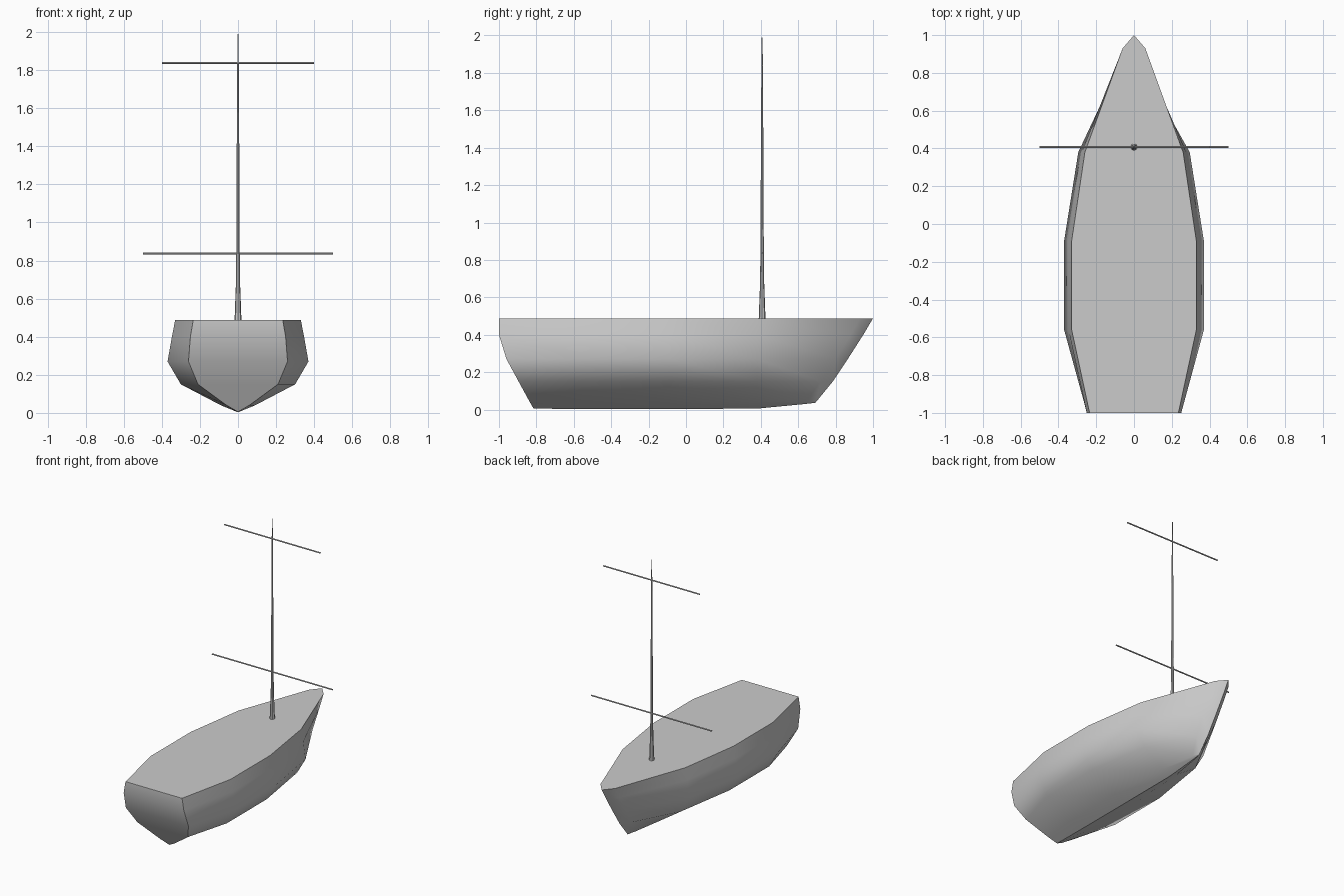
import bpy, bmesh, math

if "Cube" in bpy.data.objects:
    bpy.data.objects.remove(bpy.data.objects["Cube"])

MAST_Y = 0.407

# Hull levels from deck to keel: z and (half width, y) at each station, stern to stem
MID = (-0.56, -0.09, 0.38)
LEVELS = [
    # z, stern y, near-bow y, stem y, half widths (stern, three mid, near bow)
    (0.488, -1.00, 0.93, 1.000, (0.235, 0.33, 0.33, 0.26, 0.06)),
    (0.40, -1.00, 0.88, 0.948, (0.25, 0.347, 0.347, 0.277, 0.06)),
    (0.27, -0.96, 0.80, 0.865, (0.26, 0.37, 0.37, 0.295, 0.06)),
    (0.15, -0.895, 0.72, 0.785, (0.21, 0.30, 0.30, 0.225, 0.048)),
    (0.04, -0.835, 0.64, 0.695, (0.06, 0.09, 0.09, 0.06, 0.018)),
]
KEEL = [(-0.815, 0.005), (-0.56, 0.003), (-0.09, 0.003), (0.38, 0.005), (0.64, 0.03), (0.69, 0.036)]


def finish(name, bm, angle=35):
    bmesh.ops.remove_doubles(bm, verts=bm.verts, dist=0.0005)
    bmesh.ops.recalc_face_normals(bm, faces=bm.faces)
    mesh = bpy.data.meshes.new(name)
    bm.to_mesh(mesh)
    bm.free()
    ob = bpy.data.objects.new(name, mesh)
    bpy.context.collection.objects.link(ob)
    bpy.ops.object.select_all(action='DESELECT')
    ob.select_set(True)
    bpy.context.view_layer.objects.active = ob
    bpy.ops.object.shade_smooth_by_angle(angle=math.radians(angle))
    return ob


def lathe(name, profile, sides=8):
    """Closed solid of revolution around z from (radius, z) points."""
    bm = bmesh.new()
    rings = [[bm.verts.new((r * math.cos(2 * math.pi * i / sides),
                            r * math.sin(2 * math.pi * i / sides), z))
              for i in range(sides)] for r, z in profile]
    for a, b in zip(rings, rings[1:]):
        for i in range(sides):
            j = (i + 1) % sides
            bm.faces.new((a[i], a[j], b[j], b[i]))
    bm.faces.new(rings[0])
    bm.faces.new(rings[-1])
    return finish(name, bm)


# Hull: sections lofted from stern to stem, each running deck - keel - deck
bm = bmesh.new()
sections = []
for s in range(6):
    side = []
    for z, stern, near, stem, widths in LEVELS:
        y = (stern, *MID, near, stem)[s]
        side.append(((*widths, 0.0)[s], y, z))
    pts = side + [(0, *KEEL[s])] + [(-x, y, z) for x, y, z in reversed(side)]
    if s == 5:      # both sides meet on the stem
        half = [bm.verts.new(p) for p in pts[:6]]
        sections.append(half + half[-2::-1])
    else:
        sections.append([bm.verts.new(p) for p in pts])
for a, b in zip(sections, sections[1:]):
    for i in range(len(a) - 1):
        bm.faces.new((a[i], a[i + 1], b[i + 1], b[i]))

# Transom strips
stern = sections[0]
for i in range(4):
    bm.faces.new((stern[i], stern[i + 1], stern[-2 - i], stern[-1 - i]))
bm.faces.new(stern[4:7])

# Flat deck
bm.faces.new([s[0] for s in sections] + [s[-1] for s in sections[-2::-1]])
finish("hull", bm, 40)

# Tapered mast
mast = lathe("mast", [(0.019, 0.47), (0.018, 0.49), (0.011, 0.68), (0.009, 0.86),
                      (0.008, 1.07), (0.0065, 1.43), (0.004, 1.83), (0.0025, 1.99)])
mast.location.y = MAST_Y

# Crosswise yards
for name, z, half, r in (("lower_yard", 0.838, 0.5, 0.005), ("upper_yard", 1.838, 0.4, 0.005)):
    yard = lathe(name, [(r, -half), (r, half)])
    yard.rotation_euler.y = math.pi / 2
    yard.location = (0, MAST_Y, z)
